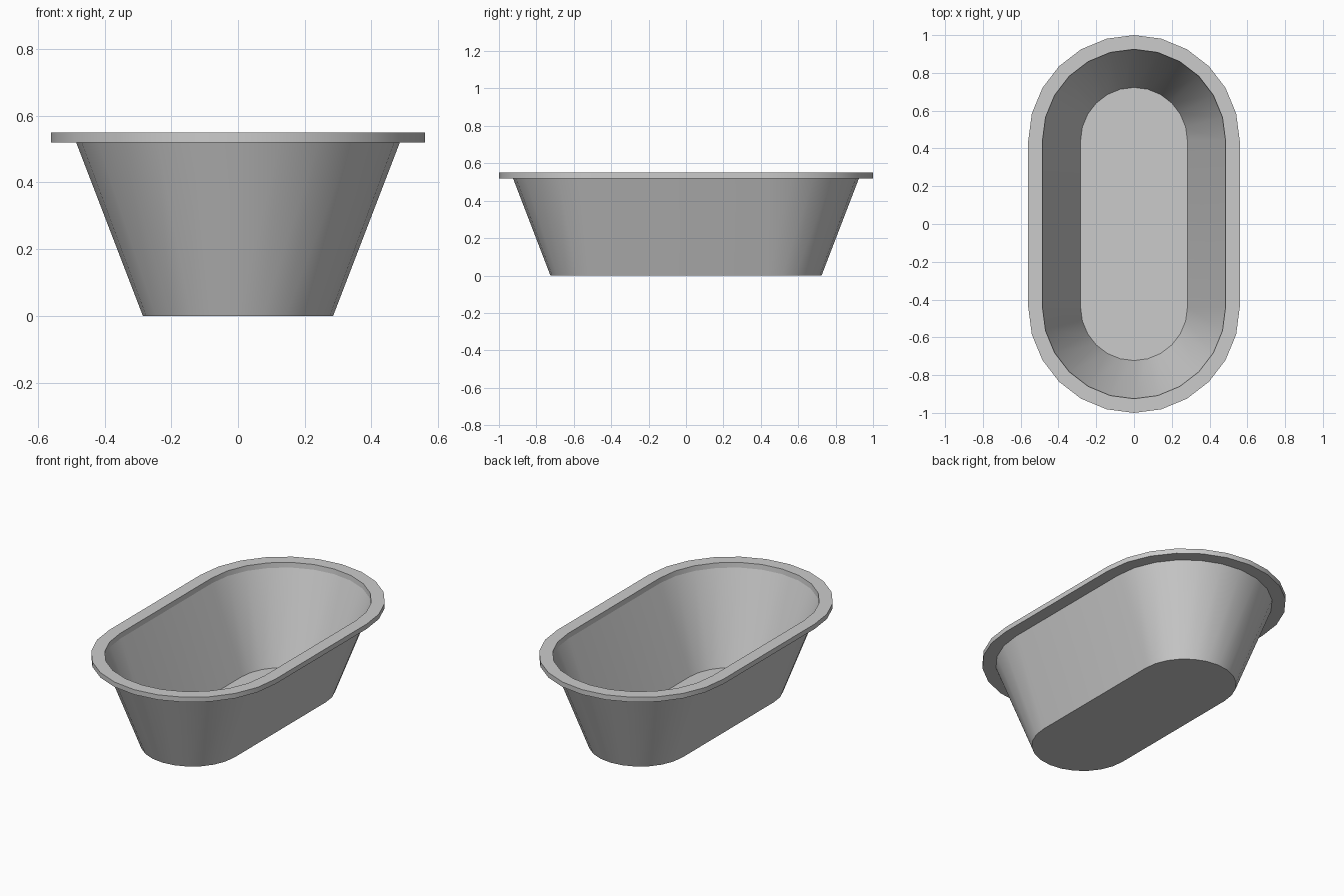
import bpy, bmesh, math

if "Cube" in bpy.data.objects:
    bpy.data.objects.remove(bpy.data.objects["Cube"], do_unlink=True)

STRAIGHT = 0.44   # half length of the straight sides
SEGMENTS = 12     # segments in each rounded end

grey = bpy.data.materials.new("light grey")
grey.use_nodes = True
colour = (0.6, 0.6, 0.6, 1)
grey.diffuse_color = colour
grey.node_tree.nodes["Principled BSDF"].inputs["Base Color"].default_value = colour


def ring(bm, radius, z):
    """Loop of vertices with straight sides and round ends."""
    verts = []
    for end, start in ((1, 0), (-1, math.pi)):
        for i in range(SEGMENTS + 1):
            a = start + math.pi * i / SEGMENTS
            verts.append(bm.verts.new((radius * math.cos(a),
                                       end * STRAIGHT + radius * math.sin(a), z)))
    return verts


def loft(name, profile, closed):
    """Skin a (radius, z) profile; cap both ends unless it is closed."""
    bm = bmesh.new()
    rings = [ring(bm, r, z) for r, z in profile]
    pairs = list(zip(rings, rings[1:]))
    if closed:
        pairs.append((rings[-1], rings[0]))
    else:
        bm.faces.new(rings[0])
        bm.faces.new(rings[-1])
    for low, high in pairs:
        for i in range(len(low)):
            j = (i + 1) % len(low)
            bm.faces.new((low[i], low[j], high[j], high[i]))
    bmesh.ops.recalc_face_normals(bm, faces=bm.faces)
    mesh = bpy.data.meshes.new(name)
    bm.to_mesh(mesh)
    bm.free()
    mesh.materials.append(grey)
    obj = bpy.data.objects.new(name, mesh)
    bpy.context.collection.objects.link(obj)
    bpy.ops.object.select_all(action='DESELECT')
    obj.select_set(True)
    bpy.context.view_layer.objects.active = obj
    bpy.ops.object.shade_smooth_by_angle(angle=math.radians(20))
    return obj


# Thin tapered basin: outer wall up, inner wall down to the floor
loft("basin", [(0.285, 0), (0.485, 0.52), (0.482, 0.52), (0.283, 0.003)], False)

# Flat overhanging rim
loft("rim", [(0.482, 0.52), (0.56, 0.52), (0.56, 0.55), (0.485, 0.55)], True)
